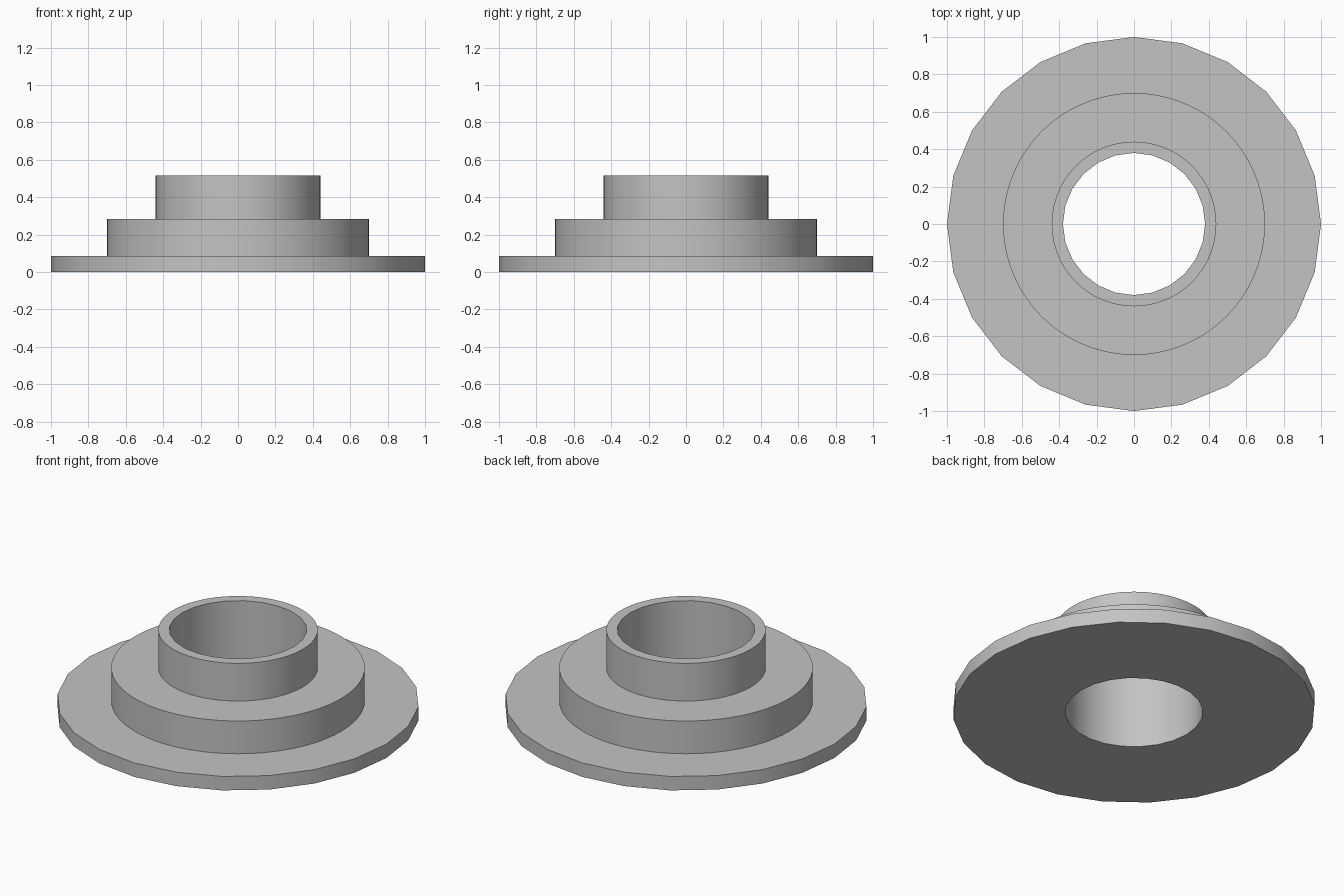
import bpy, bmesh, math

cube = bpy.data.objects.get("Cube")
if cube:
    bpy.data.objects.remove(cube, do_unlink=True)

# Material
grey = bpy.data.materials.new("plain grey")
grey.use_nodes = True
colour = (0.55, 0.55, 0.55, 1)
grey.diffuse_color = colour
grey.node_tree.nodes["Principled BSDF"].inputs["Base Color"].default_value = colour

COARSE, FINE = 24, 72
bm = bmesh.new()


def ring(radius, z, sides):
    angles = [math.tau * i / sides for i in range(sides)]
    return [bm.verts.new((radius * math.cos(a), radius * math.sin(a), z)) for a in angles]


def arc(loop, i):
    """Vertices of a ring that span one coarse sector."""
    step = len(loop) // COARSE
    return [loop[(i * step + k) % len(loop)] for k in range(step + 1)]


def skin(a, b):
    """Join two rings: quads when they match, one face per sector when not."""
    if len(a) == len(b):
        n = len(a)
        for i in range(n):
            j = (i + 1) % n
            bm.faces.new((a[i], a[j], b[j], b[i]))
    else:
        for i in range(COARSE):
            bm.faces.new(arc(a, i) + arc(b, i)[::-1])


# Closed profile: coarse flange, fine shoulder and collar, coarse bore
profile = [
    (0.38, 0, COARSE), (1, 0, COARSE), (1, 0.085, COARSE),
    (0.70, 0.085, FINE), (0.70, 0.285, FINE),
    (0.44, 0.285, FINE), (0.44, 0.515, FINE),
    (0.38, 0.515, COARSE),
]
rings = [ring(*p) for p in profile]
for a, b in zip(rings, rings[1:] + rings[:1]):
    skin(a, b)
bmesh.ops.recalc_face_normals(bm, faces=bm.faces)

mesh = bpy.data.meshes.new("flanged_collar")
bm.to_mesh(mesh)
bm.free()
mesh.materials.append(grey)
collar = bpy.data.objects.new("flanged_collar", mesh)
bpy.context.collection.objects.link(collar)

# Smooth round walls with crisp rims
bpy.ops.object.select_all(action="DESELECT")
collar.select_set(True)
bpy.context.view_layer.objects.active = collar
bpy.ops.object.shade_smooth_by_angle(angle=math.radians(30))
